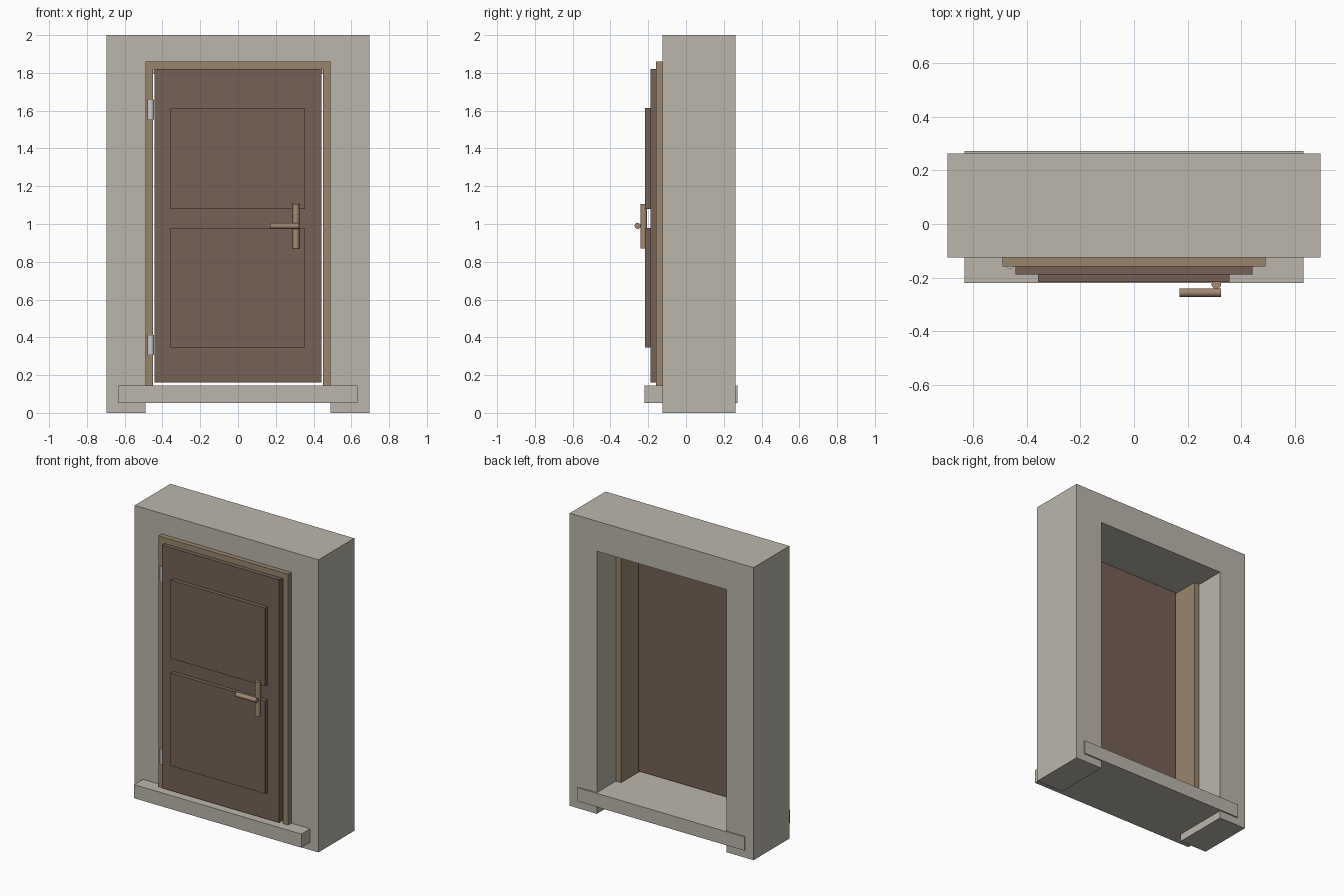
import bpy
from math import pi

if "Cube" in bpy.data.objects:
    bpy.data.objects.remove(bpy.data.objects["Cube"])


def material(name, rgb):
    m = bpy.data.materials.new(name)
    m.diffuse_color = (*rgb, 1)
    m.use_nodes = True
    m.node_tree.nodes["Principled BSDF"].inputs["Base Color"].default_value = m.diffuse_color
    return m


STONE = material("stone", (0.50, 0.47, 0.41))
FRAME = material("frame_wood", (0.32, 0.24, 0.15))
DOOR = material("door_wood", (0.18, 0.12, 0.09))
BRASS = material("handle_metal", (0.36, 0.25, 0.16))


def box(name, x, y, z, mat):
    """Box given by its (min, max) range on each axis."""
    bpy.ops.mesh.primitive_cube_add(size=1, location=[sum(r) / 2 for r in (x, y, z)])
    o = bpy.context.object
    o.name = name
    o.scale = [r[1] - r[0] for r in (x, y, z)]
    bpy.ops.object.transform_apply(location=False, rotation=False, scale=True)
    o.data.materials.append(mat)
    return o


def rod(name, centre, radius, length, mat=None, along_x=False):
    bpy.ops.mesh.primitive_cylinder_add(
        vertices=20, radius=radius, depth=length, location=centre,
        rotation=(0, pi / 2 if along_x else 0, 0))
    o = bpy.context.object
    o.name = name
    bpy.ops.object.shade_smooth_by_angle()
    if mat:
        o.data.materials.append(mat)
    return o


# Wall piers and frame jambs, one per side
WALL_Y, FRAME_Y = (-0.124, 0.263), (-0.158, 0.058)
for side, s in (("left", -1), ("right", 1)):
    box(f"wall_pier_{side}", sorted((s * 0.49, s * 0.695)), WALL_Y, (0, 2), STONE)
    box(f"frame_jamb_{side}", sorted((s * 0.45, s * 0.49)), FRAME_Y, (0.145, 1.86), FRAME)

# Lintel, sill and frame head
box("wall_lintel", (-0.49, 0.49), WALL_Y, (1.795, 2), STONE)
box("sill", (-0.632, 0.632), (-0.219, 0.272), (0.052, 0.145), STONE)
box("frame_head", (-0.45, 0.45), FRAME_Y, (1.82, 1.86), FRAME)

# Door leaf with raised panels
box("door_leaf", (-0.442, 0.442), (-0.188, -0.118), (0.16, 1.82), DOOR)
for name, z in (("upper", (1.08, 1.615)), ("lower", (0.345, 0.98))):
    box(f"door_panel_{name}", (-0.358, 0.356), (-0.216, -0.188), z, DOOR)

# Hinge barrels
for name, z in (("upper", 1.607), ("lower", 0.36)):
    rod(f"hinge_{name}", (-0.463, -0.149, z), 0.018, 0.106)

# Handle: upright bar and lever
rod("handle_bar", (0.307, -0.224, 0.988), 0.018, 0.236, BRASS)
rod("handle_lever", (0.247, -0.256, 0.99), 0.016, 0.154, BRASS, along_x=True)
